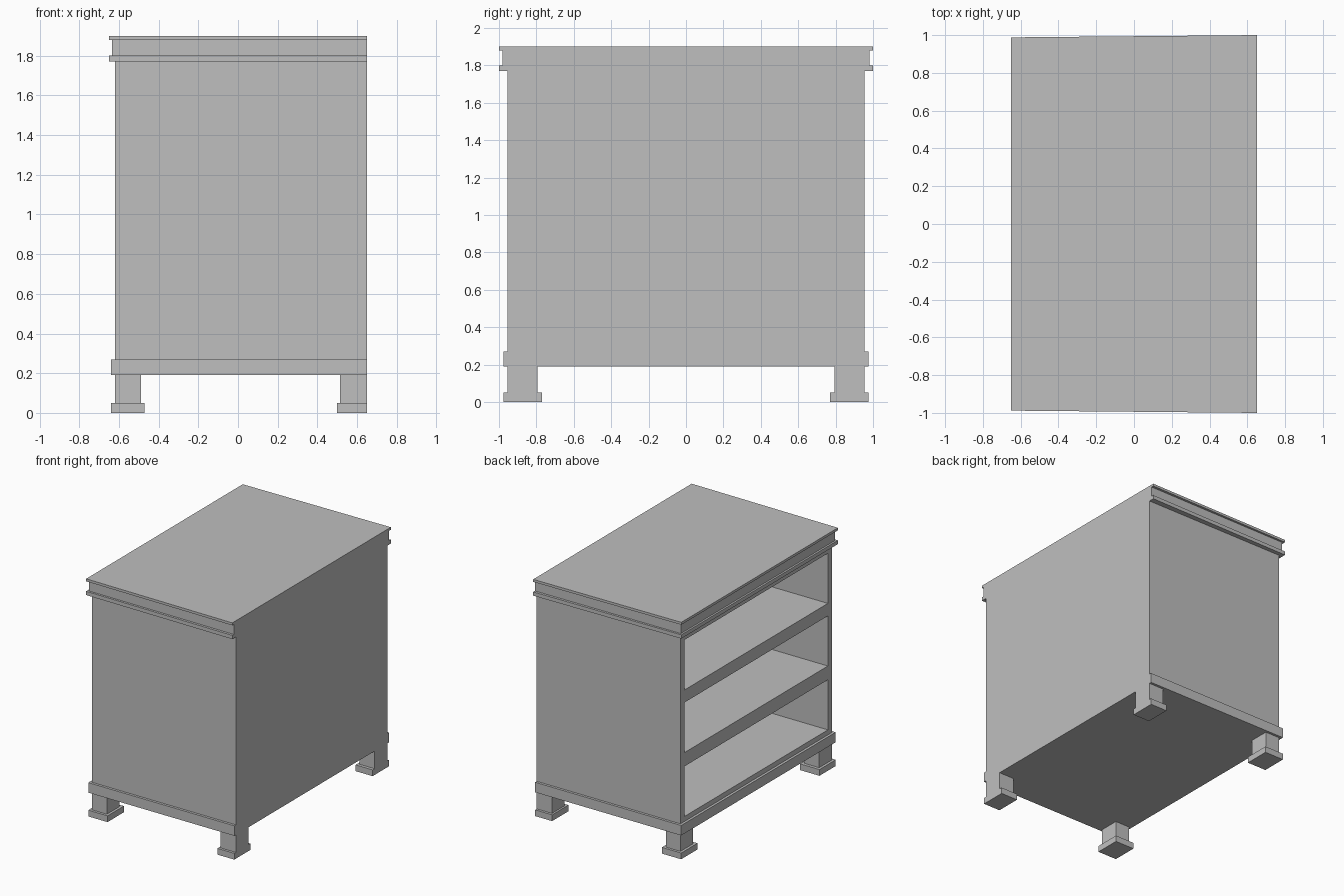
import bpy
import bmesh

cube = bpy.data.objects.get("Cube")
if cube:
    bpy.data.objects.remove(cube, do_unlink=True)

grey = bpy.data.materials.new("plain_grey")
grey.use_nodes = True
colour = (0.52, 0.52, 0.52, 1)
grey.diffuse_color = colour
grey.node_tree.nodes["Principled BSDF"].inputs["Base Color"].default_value = colour

BACK = 0.65          # flush plane of the closed back
HALF = 0.955         # half width of the carcass
FRONT = -0.62        # plane of the open shelf side


def box(name, x, y, z, taper=0.0):
    """Box between (min, max) pairs; taper narrows the open end in y."""
    bm = bmesh.new()
    bmesh.ops.create_cube(bm, size=1)
    for v in bm.verts:
        low_x = v.co.x < 0
        v.co = [r[0] if c < 0 else r[1] for c, r in zip(v.co, (x, y, z))]
        if low_x:
            v.co.y *= 1 - taper
    mesh = bpy.data.meshes.new(name)
    bm.to_mesh(mesh)
    bm.free()
    mesh.materials.append(grey)
    obj = bpy.data.objects.new(name, mesh)
    bpy.context.collection.objects.link(obj)
    return obj


# Stepped top and plinth, flush at the back
for name, front, half, z, taper in (
    ("top_slab", -0.65, 1.0, (1.88, 1.90), 0.012),
    ("frieze", -0.635, 0.98, (1.80, 1.88), 0.008),
    ("lower_moulding", -0.65, 1.0, (1.77, 1.80), 0.012),
    ("plinth", -0.64, 0.975, (0.19, 0.27), 0.0),
):
    box(name, (front, BACK), (-half, half), z, taper)

# Carcass panels
INNER = 0.905
box("back_panel", (0.60, BACK), (-INNER, INNER), (0.27, 1.77))
for side, s in (("left", 1), ("right", -1)):
    box(side + "_side_panel", (FRONT, BACK), sorted((s * INNER, s * HALF)), (0.27, 1.77))

# Thick shelves between three open compartments
for name, z in (
    ("bottom_shelf", (0.27, 0.31)),
    ("lower_shelf", (0.71, 0.82)),
    ("upper_shelf", (1.22, 1.32)),
    ("ceiling_rail", (1.72, 1.77)),
):
    box(name, (FRONT, 0.60), (-INNER, INNER), z)

# Legs with wider feet
for end, leg_x, foot_x in (
    ("front", (FRONT, -0.49), (-0.64, -0.47)),
    ("back", (0.515, BACK), (0.50, BACK)),
):
    for side, s in (("left", 1), ("right", -1)):
        box(f"{end}_{side}_leg", leg_x, sorted((s * 0.795, s * HALF)), (0.05, 0.19))
        box(f"{end}_{side}_foot", foot_x, sorted((s * 0.77, s * 0.975)), (0, 0.05))
